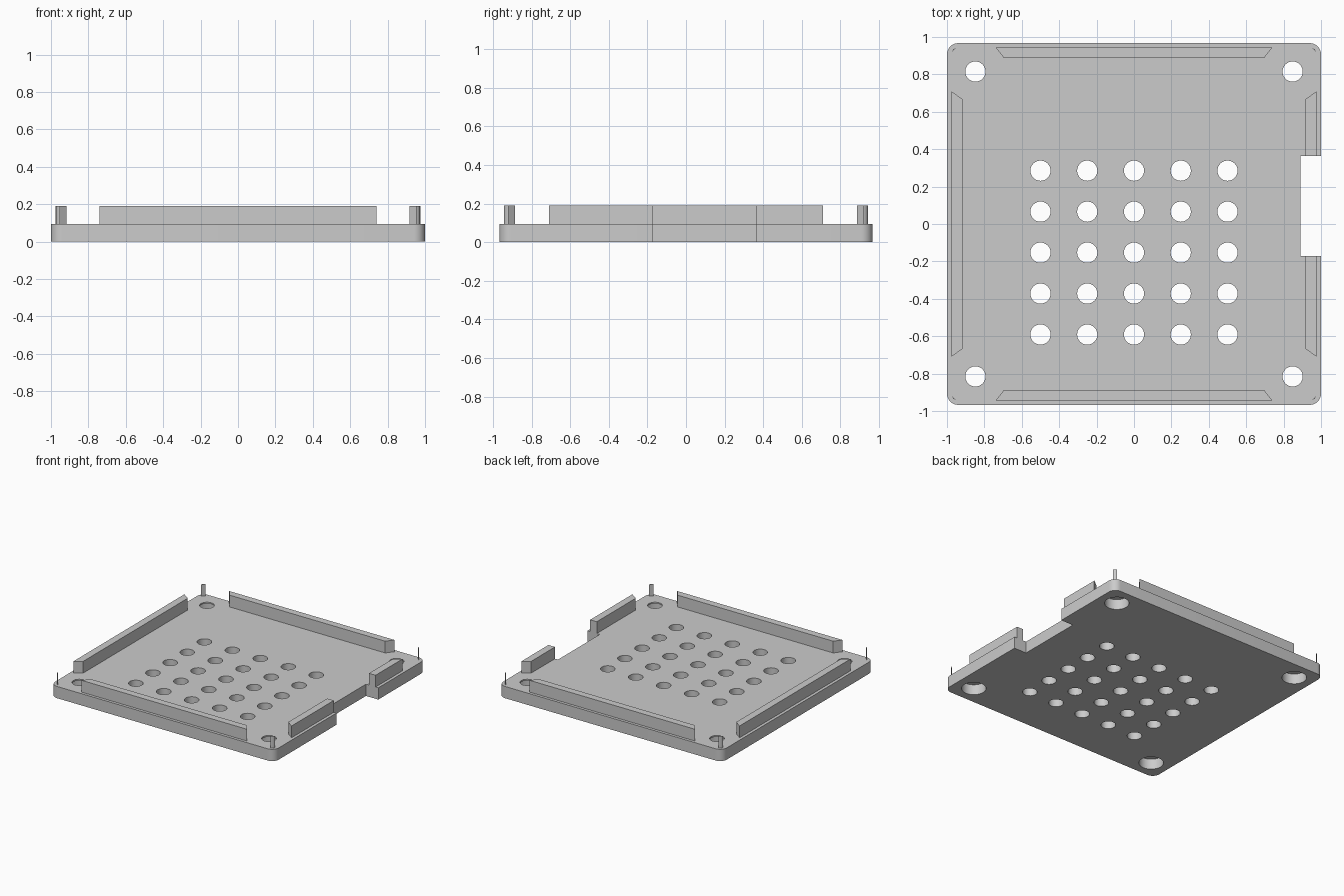
import bpy, bmesh
from math import cos, sin, radians

default = bpy.data.objects.get("Cube")
if default:
    bpy.data.objects.remove(default, do_unlink=True)

grey = bpy.data.materials.new("plain_grey")
grey.use_nodes = True
colour = (0.6, 0.6, 0.6, 1)
grey.diffuse_color = colour
grey.node_tree.nodes["Principled BSDF"].inputs["Base Color"].default_value = colour

HALF_X, HALF_Y = 1.0, 0.967
DECK, TOP = 0.095, 0.19
NOTCH_X, NOTCH_LOW, NOTCH_HIGH = 0.89, -0.17, 0.363


def arc(cx, cy, r, start, end, steps):
    angles = [radians(start + (end - start) * i / steps) for i in range(steps + 1)]
    return [(cx + r * cos(a), cy + r * sin(a)) for a in angles]


def add_prism(bm, points, z0, z1):
    base = bm.faces.new([bm.verts.new((x, y, z0)) for x, y in points])
    moved = bmesh.ops.extrude_face_region(bm, geom=[base])["geom"]
    for v in moved:
        if isinstance(v, bmesh.types.BMVert):
            v.co.z = z1


def make_object(name, prisms):
    bm = bmesh.new()
    for points, z0, z1 in prisms:
        add_prism(bm, points, z0, z1)
    bmesh.ops.recalc_face_normals(bm, faces=bm.faces)
    mesh = bpy.data.meshes.new(name)
    bm.to_mesh(mesh)
    bm.free()
    mesh.materials.append(grey)
    obj = bpy.data.objects.new(name, mesh)
    bpy.context.collection.objects.link(obj)
    return obj


def circle(x, y, r):
    return arc(x, y, r, 0, 360, 32)[:-1]


# Base plate: rounded rectangle with a notch in its +x edge
r = 0.06
ix, iy = HALF_X - r, HALF_Y - r
outline = [(HALF_X, NOTCH_LOW), (NOTCH_X, NOTCH_LOW), (NOTCH_X, NOTCH_HIGH), (HALF_X, NOTCH_HIGH)]
for i, (sx, sy) in enumerate([(1, 1), (-1, 1), (-1, -1), (1, -1)]):
    outline += arc(sx * ix, sy * iy, r, 90 * i, 90 * i + 90, 8)
plate = make_object("base_plate", [(outline, 0, DECK)])

# Vent grid and corner screw holes
corners = [(sx * 0.848, sy * 0.815) for sx in (-1, 1) for sy in (-1, 1)]
vents = [(0.25 * i, -0.153 + 0.219 * j) for i in range(-2, 3) for j in range(-2, 3)]
through = make_object("hole_cutter", [(circle(x, y, 0.054), -0.1, 0.3) for x, y in corners + vents])
# Wide recesses for the screw heads on the underside
recess = make_object("recess_cutter", [(circle(x, y, 0.09), -0.1, 0.083) for x, y in corners])
for cutter in (recess, through):
    cutter.hide_render = True
    mod = plate.modifiers.new(cutter.name, "BOOLEAN")
    mod.operation, mod.solver, mod.object = "DIFFERENCE", "EXACT", cutter
    bpy.ops.object.select_all(action="DESELECT")
    plate.select_set(True)
    bpy.context.view_layer.objects.active = plate
    bpy.ops.object.modifier_apply(modifier=mod.name)
    bpy.data.objects.remove(cutter, do_unlink=True)
bpy.ops.object.shade_smooth_by_angle(angle=radians(30))

# Front and back rails with mitred ends
for name, s in (("front_rail", -1), ("back_rail", 1)):
    points = [(-0.74, s * 0.944), (0.74, s * 0.944), (0.695, s * 0.887), (-0.695, s * 0.887)]
    make_object(name, [(points, DECK, TOP)])

# Right-hand rail runs unbroken; the left-hand one is split by the notch
OUT, IN = 0.976, 0.917
make_object("right_rail", [([(-OUT, -0.71), (-OUT, 0.71), (-IN, 0.667), (-IN, -0.667)], DECK, TOP)])
for name, s, end in (("left_rail_front", -1, NOTCH_LOW), ("left_rail_back", 1, NOTCH_HIGH)):
    make_object(name, [([(OUT, end), (OUT, s * 0.71), (IN, s * 0.667), (IN, end)], DECK, TOP)])

# Slim corner posts, rounded outside and flat inside
for name, sx, sy in (("front_right_post", -1, -1), ("front_left_post", 1, -1),
                     ("back_right_post", -1, 1), ("back_left_post", 1, 1)):
    points = [(sx * x, sy * y) for x, y in arc(0.939, 0.907, 0.037, 20, 70, 6)]
    make_object(name, [(points, DECK, TOP)])
